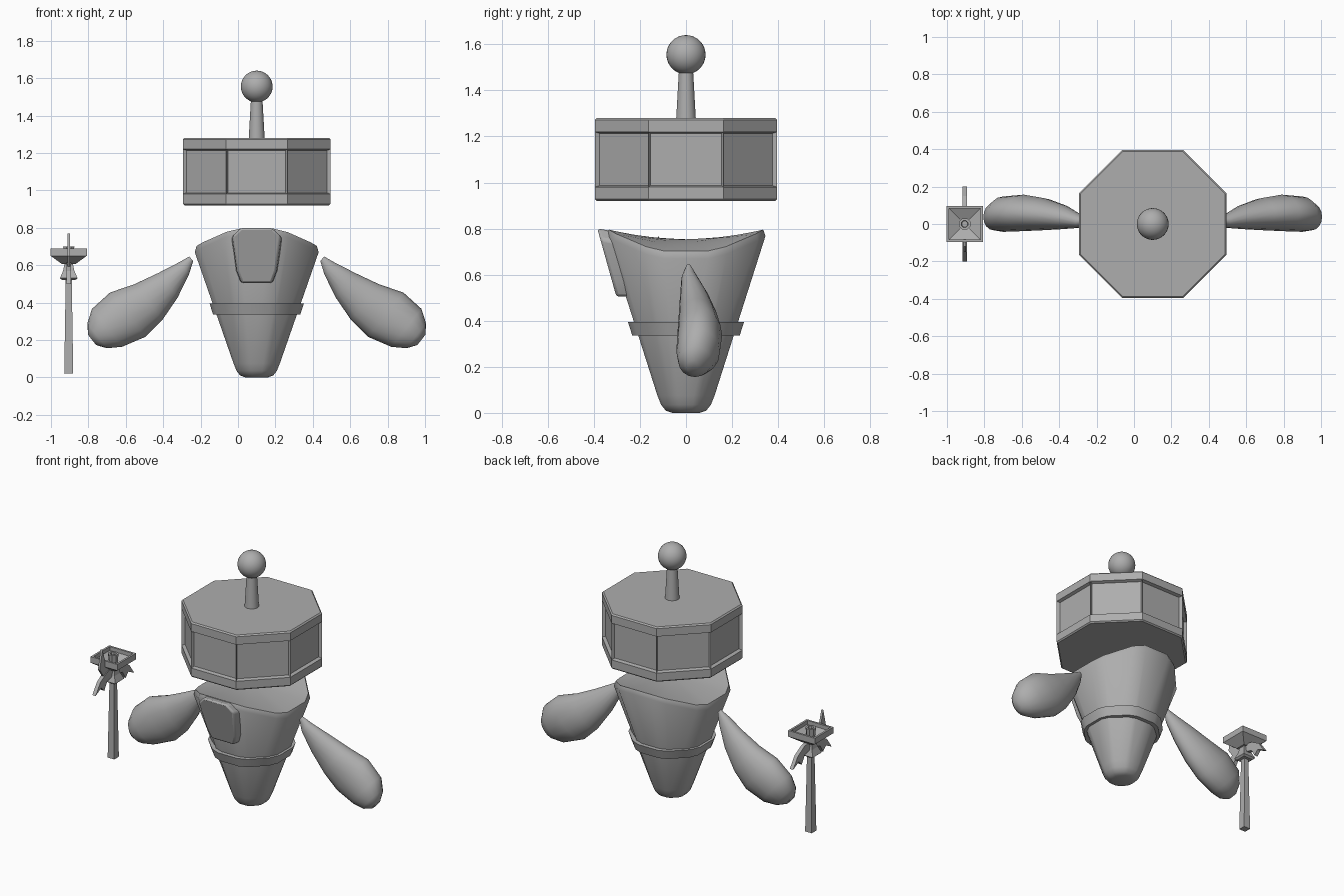
import bpy, bmesh, math
from mathutils import Vector

cube = bpy.data.objects.get("Cube")
if cube:
    bpy.data.objects.remove(cube, do_unlink=True)

grey = bpy.data.materials.new("plain grey")
grey.use_nodes = True
grey.diffuse_color = (0.42, 0.42, 0.42, 1)
grey.node_tree.nodes["Principled BSDF"].inputs["Base Color"].default_value = grey.diffuse_color

CX = 0.1      # centre line of the figure
WX = -0.905   # centre line of the wand


def finish(name, bm, smooth=35, bevel=0.0, subdiv=0):
    bmesh.ops.recalc_face_normals(bm, faces=bm.faces)
    me = bpy.data.meshes.new(name)
    bm.to_mesh(me)
    bm.free()
    ob = bpy.data.objects.new(name, me)
    bpy.context.collection.objects.link(ob)
    me.materials.append(grey)
    if bevel:
        mod = ob.modifiers.new("bevel", "BEVEL")
        mod.width, mod.segments = bevel, 2
    if subdiv:
        mod = ob.modifiers.new("subdivision", "SUBSURF")
        mod.levels = mod.render_levels = subdiv
    bpy.ops.object.select_all(action="DESELECT")
    ob.select_set(True)
    bpy.context.view_layer.objects.active = ob
    if smooth:
        bpy.ops.object.shade_smooth_by_angle(angle=math.radians(smooth))
    return ob


def loft(rings):
    """Skin a list of point rings and cap both ends."""
    bm = bmesh.new()
    loops = [[bm.verts.new(p) for p in ring] for ring in rings]
    n = len(loops[0])
    for a, b in zip(loops, loops[1:]):
        for i in range(n):
            j = (i + 1) % n
            bm.faces.new((a[i], a[j], b[j], b[i]))
    bm.faces.new(loops[0])
    bm.faces.new(loops[-1])
    return bm


def polygon(x, sides, r, z, turn=0.5):
    """Regular ring whose flat sides lie at distance r from the centre."""
    r /= math.cos(math.pi / sides)
    angles = [(k + turn) * math.tau / sides for k in range(sides)]
    return [(x + r * math.cos(a), r * math.sin(a), z) for a in angles]


def soft_octagon(r):
    """Octagon with each corner cut, as (x, y) pairs around the origin."""
    pts = []
    for k in range(8):
        for off in (-7, 7):
            a = math.radians(22.5 + 45 * k + off)
            d = r / math.cos(math.radians(22.5 - 7))
            pts.append((d * math.cos(a), d * math.sin(a)))
    return pts


# Head: octagonal drum with a recessed panel on every side
bm = loft([polygon(CX, 8, r, z) for r, z in
           ((0.387, 0.92), (0.395, 0.928), (0.395, 0.98), (0.395, 1.22),
            (0.395, 1.272), (0.387, 1.28))])
panels = [f for f in bm.faces if abs(f.calc_center_median().z - 1.1) < 0.02]
bmesh.ops.inset_individual(bm, faces=panels, thickness=0.012)
bmesh.ops.inset_individual(bm, faces=panels, thickness=0.01, depth=-0.02)
finish("head_drum", bm, smooth=20)

# Antenna stem and ball
finish("antenna_stem", loft([polygon(CX, 24, r, z) for r, z in
                             ((0.043, 1.27), (0.03, 1.5))]))
bm = bmesh.new()
bmesh.ops.create_uvsphere(bm, u_segments=32, v_segments=16, radius=0.085)
bmesh.ops.translate(bm, verts=bm.verts, vec=(CX, 0, 1.555))
finish("antenna_ball", bm, smooth=60)


# Body: tapered octagon with a saddle-shaped top
def saddle(x, y):
    return 0.755 + 0.4 * y * y - 0.5 * x * x


rings = [[(CX + x, y, z) for x, y in soft_octagon(r)] for r, z in
         ((0.06, 0.0), (0.088, 0.01), (0.108, 0.035), (0.124, 0.075))]
rim = [(x, y, saddle(x, y) - 0.03) for x, y in soft_octagon(0.345)]
rings.append([(CX + x * 0.96, y, z) for x, y, z in rim])
for r in (0.335, 0.31, 0.23, 0.15, 0.07):
    rings.append([(CX + x * 0.96, y, saddle(x, y)) for x, y in soft_octagon(r)])
finish("body", loft(rings), smooth=40)

# Belt around the waist
finish("belt", loft([[(CX + x, y, z) for x, y in soft_octagon(r)] for r, z in
                     ((0.2, 0.335), (0.233, 0.335), (0.252, 0.395), (0.22, 0.395))]))

# Bib: sloping plate on the front of the body
half = ((0.135, 0.755), (0.085, 0.8))
low = ((-0.09, 0.8), (-0.135, 0.755), (-0.11, 0.57), (-0.085, 0.505),
       (0.085, 0.505), (0.11, 0.57))
outline = half + low
front = [(CX + x * 0.95, -0.385 + (0.8 - z) * 0.28, z) for x, z in outline]
back = [(CX + x * 1.05, -0.29 + (0.8 - z) * 0.35, z - 0.015 * (z > 0.7)) for x, z in outline]
finish("chest_bib", loft([front, back]), smooth=40, bevel=0.012)

# Arms: drooping flippers; centre x, z, half width, lowest y, highest y
stations = ((0.45, 0.634, 0.016, 0.0, 0.022), (0.488, 0.583, 0.042, -0.02, 0.05),
            (0.575, 0.492, 0.084, -0.027, 0.1), (0.68, 0.402, 0.122, -0.033, 0.138),
            (0.79, 0.335, 0.152, -0.038, 0.157), (0.9, 0.265, 0.13, -0.042, 0.147),
            (0.953, 0.222, 0.085, -0.033, 0.11), (0.98, 0.2, 0.035, 0.0, 0.06))
across = Vector((0.62, 0, 0.78))
for side, label in ((1, "left"), (-1, "right")):
    rings = []
    for x, z, w, lo, hi in stations:
        ring = []
        for k in range(16):
            a = math.tau * k / 16
            p = Vector((x, (lo + hi) / 2 + (hi - lo) / 2 * math.sin(a), z))
            p += across * w * math.cos(a)
            ring.append((CX + side * (p.x - CX), p.y, p.z))
        rings.append(ring)
    finish(label + "_arm", loft(rings), smooth=60)

# Wand: square handle, collar, and square dish with a hollow top
finish("wand_handle", loft([polygon(WX, 4, r, z) for r, z in
                            ((0.024, 0.02), (0.016, 0.53))]), smooth=0)
finish("wand_collar", loft([polygon(WX, 4, r, z) for r, z in
                            ((0.035, 0.52), (0.047, 0.53), (0.03, 0.57), (0.02, 0.62))]), smooth=0)
finish("wand_dish", loft([polygon(WX, 4, r, z) for r, z in
                          ((0.035, 0.605), (0.097, 0.65), (0.097, 0.69),
                           (0.084, 0.69), (0.084, 0.665), (0.025, 0.635))]), smooth=0)
finish("wand_socket", loft([polygon(WX, 8, r, z) for r, z in
                            ((0.022, 0.62), (0.03, 0.7), (0.018, 0.7), (0.015, 0.67))]), smooth=0)


# Wand blades: thin pointed leaves in the side plane
def blade(name, outline, thick):
    bm = loft([[(WX + s * thick, y, z) for y, z in outline] for s in (-1, 1)])
    finish(name, bm, smooth=0)


leaf = ((0.0, 0.62), (0.08, 0.61), (0.15, 0.57), (0.2, 0.5),
        (0.14, 0.53), (0.11, 0.5), (0.08, 0.55), (0.0, 0.57))
blade("back_wand_blade", leaf, 0.012)
blade("front_wand_blade", [(-y, z) for y, z in leaf], 0.012)
blade("upper_wand_blade", ((-0.02, 0.62), (-0.09, 0.67), (-0.12, 0.77),
                           (-0.15, 0.65), (-0.1, 0.58)), 0.007)
